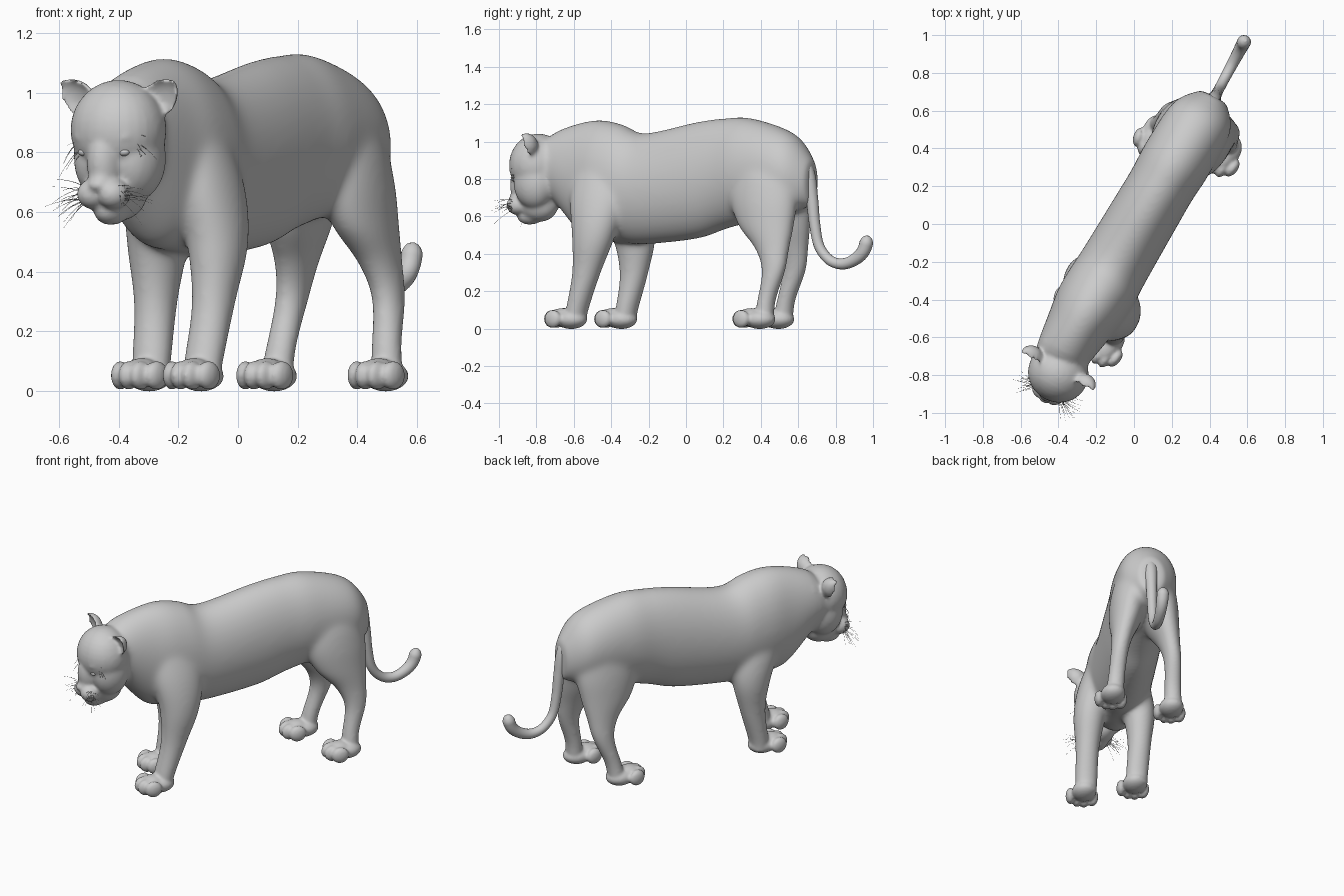
import bpy, bmesh, math, random
from mathutils import Matrix, Vector

if "Cube" in bpy.data.objects:
    bpy.data.objects.remove(bpy.data.objects["Cube"])

random.seed(4)
HEADING = math.radians(-28)      # the animal stands diagonally; parts are built along y, then turned


def spline(rows, n=5):
    """Catmull-Rom interpolation of tuples."""
    out = []
    for i in range(len(rows) - 1):
        a, b, c, d = (rows[max(0, min(len(rows) - 1, i + k))] for k in (-1, 0, 1, 2))
        for j in range(n):
            u = j / n
            out.append([0.5 * (2*q + (r - p)*u + (2*p - 5*q + 4*r - s)*u*u + (3*q - p - 3*r + s)*u**3)
                        for p, q, r, s in zip(a, b, c, d)])
    out.append(list(rows[-1]))
    return out


def loft(bm, rows, place, seg=32):
    """Skin elliptical sections; place(row, cos, sin) gives each point."""
    rings = []
    for row in spline(rows):
        rings.append([bm.verts.new(place(row, math.cos(2*math.pi*k/seg), math.sin(2*math.pi*k/seg)))
                      for k in range(seg)])
    for a, b in zip(rings, rings[1:]):
        for k in range(seg):
            bm.faces.new((a[k], a[(k+1) % seg], b[(k+1) % seg], b[k]))
    bm.faces.new(rings[0])
    bm.faces.new(rings[-1])


def blob(bm, c, r, rot=None):
    m = Matrix.Translation(c) @ (rot or Matrix()) @ Matrix.Diagonal((*r, 1))
    return bmesh.ops.create_uvsphere(bm, u_segments=28, v_segments=18, radius=1, matrix=m)["verts"]


def finish(bm, name):
    bmesh.ops.recalc_face_normals(bm, faces=bm.faces[:])
    me = bpy.data.meshes.new(name)
    bm.to_mesh(me)
    bm.free()
    ob = bpy.data.objects.new(name, me)
    bpy.context.collection.objects.link(ob)
    ob.rotation_euler.z = HEADING
    for p in me.polygons:
        p.use_smooth = True
    return ob


def tube(name, paths, depth, res):
    """Round tubes through lists of (x, y, z, radius)."""
    cu = bpy.data.curves.new(name, 'CURVE')
    cu.dimensions, cu.bevel_depth, cu.bevel_resolution, cu.use_fill_caps = '3D', depth, res, True
    for path in paths:
        sp = cu.splines.new('POLY')
        sp.points.add(len(path) - 1)
        for p, q in zip(sp.points, path):
            p.co = (q[0], q[1], q[2], 1)
            p.radius = q[3]
        sp.use_smooth = True
    ob = bpy.data.objects.new(name, cu)
    bpy.context.collection.objects.link(ob)
    ob.rotation_euler.z = HEADING


bm = bmesh.new()

# torso and neck: y, half width, bottom z, top z (the spine drifts sideways towards the rump)
torso = [(-.86, .12, .72, .98), (-.78, .145, .67, 1.055), (-.62, .172, .50, 1.105), (-.50, .192, .47, 1.115),
         (-.38, .195, .46, 1.09), (-.24, .188, .45, 1.045), (.08, .182, .48, 1.105), (.25, .18, .53, 1.125),
         (.42, .187, .57, 1.125), (.67, .17, .62, 1.045), (.795, .075, .66, .90)]
loft(bm, torso, lambda r, c, s: (.022 + .045*r[0] + r[1]*c, r[0], (r[2] + r[3])/2 + (r[3] - r[2])/2*s))

# one leg profile per pair: z, x, y, half width, half depth
front_leg = [(.03, .172, -.58, .064, .06), (.10, .172, -.568, .066, .058), (.30, .178, -.508, .072, .078),
             (.50, .172, -.468, .098, .122), (.70, .14, -.465, .10, .155), (.92, .08, -.48, .08, .13)]
hind_leg = [(.03, .246, .60, .056, .055), (.15, .238, .614, .05, .048), (.31, .226, .650, .053, .066),
            (.43, .205, .630, .066, .10), (.55, .178, .58, .092, .162), (.70, .15, .55, .112, .195),
            (.85, .125, .54, .105, .17), (1.0, .08, .50, .07, .12)]
# the mirrored leg is shifted across and swung along y, the swing fading out at the hip
for leg, shift, swing, power in ((front_leg, .065, .155, 2), (hind_leg, .115, -.09, 1)):
    other = [(z, shift - x, y + swing*(1 - min(1, z/.8)**power), a, b) for z, x, y, a, b in leg]
    for rows in (leg, other):
        loft(bm, rows, lambda r, c, s: (r[1] + r[3]*c, r[2] + r[4]*s, r[0]))
        # paw with four toes
        px, py = rows[0][1] + .006, rows[0][2] - .05
        blob(bm, (px, py + .03, .05), (.074, .088, .052))
        blob(bm, (px, py - .02, .065), (.06, .08, .045))
        for k in (-1.5, -.5, .5, 1.5):
            blob(bm, (px + k*.046, py - .075 + .013*k*k, .052), (.029, .052, .049),
                 Matrix.Rotation(-k*.13, 4, 'Z'))

# head centre line: skull, bridge, nose, chin, jaw, muzzle
HX = .017
for c, r in (((HX, -.885, .875), (.163, .155, .168)), ((HX, -.96, .77), (.065, .09, .13)),
             ((HX, -1.04, .69), (.032, .022, .02)), ((HX, -.935, .605), (.055, .075, .05)),
             ((HX, -.88, .665), (.09, .11, .095)), ((HX, -.99, .70), (.052, .06, .06))):
    blob(bm, c, r)
for m in (-1, 1):
    blob(bm, (HX + m*.065, -.875, .78), (.092, .115, .14))       # cheek
    blob(bm, (HX + m*.038, -.99, .66), (.055, .062, .052))       # whisker pad
    blob(bm, (HX + m*.068, -.978, .845), (.05, .042, .025), Matrix.Rotation(-m*.3, 4, 'Y'))  # brow
    # cupped ear: the front half of a flattened ball is pushed inwards
    pose = (Matrix.Translation((HX*.5 + m*.163, -.88, .985)) @ Matrix.Rotation(m*.35, 4, 'Z')
            @ Matrix.Rotation(m*.75, 4, 'Y') @ Matrix.Rotation(.4, 4, 'X'))
    for v in blob(bm, (0, 0, 0), (1, 1, 1)):
        x, y, z = v.co
        y = -.45*y if y < 0 else y
        v.co = pose @ Vector((x*.06*(1 - .3*z), y*.065, z*.075))

body = finish(bm, "body")

# fuse the forms, then blend joints while keeping paws and face crisp
rem = body.modifiers.new("fuse", 'REMESH')
rem.mode, rem.voxel_size, rem.use_smooth_shade = 'VOXEL', .008, True
dg = bpy.context.evaluated_depsgraph_get()
fused = bpy.data.meshes.new_from_object(body.evaluated_get(dg))
body.modifiers.clear()
body.data = fused
grp = body.vertex_groups.new(name="blend")
for v in fused.vertices:
    x, y, z = v.co
    w = min(1, max(.1, (z - .1)/.4))
    if y < -.76:                                   # head: soft skull, crisper ears and muzzle
        crisp = z > .96 and abs(x) > .12 or y < -.95
        w = .13 if crisp else .35 if y < -.8 else .7
    grp.add([v.index], w, 'REPLACE')
sm = body.modifiers.new("blend", 'SMOOTH')
sm.factor, sm.iterations, sm.vertex_group = .5, 80, "blend"

# eyes
bm = bmesh.new()
for m in (-1, 1):
    blob(bm, (HX + m*.075, -.99, .80), (.021, .016, .013))
finish(bm, "eyes")

# tail: hangs from the rump, curls up and ends round
side = [(.70, .93), (.765, .83), (.795, .70), (.812, .56), (.840, .44), (.904, .366),
        (.983, .346), (1.06, .372), (1.11, .42), (1.135, .496)]
path = spline(side, 8)
last = len(path) - 1
tube("tail", [[(.062, y, z, math.sqrt(min(1, (last - i + .2)/4))
                * (1 + .15*math.cos(2*math.pi*i/last) + .4*max(0, 1 - i/16)))
               for i, (y, z) in enumerate(path)]], .032, 6)

# whiskers on the pads and above the eyes
hairs = []
for m in (-1, 1):
    for k in range(22):
        low = k < 16
        p = Vector((HX + m*random.uniform(.05, .08), -1.0, random.uniform(.63, .69))) if low else \
            Vector((HX + m*random.uniform(.07, .12), -.97, random.uniform(.80, .86)))
        d = Vector((m*random.uniform(.4, 1), random.uniform(-.7, .2), random.uniform(-.7, .3))).normalized()
        n = random.uniform(.08, .14) if low else random.uniform(.05, .09)
        hairs.append([(*(p + d*n*u + Vector((0, 0, -.03*u*u))), 1 - .7*u) for u in (0, .25, .5, .75, 1)])
tube("whiskers", hairs, .0012, 0)
